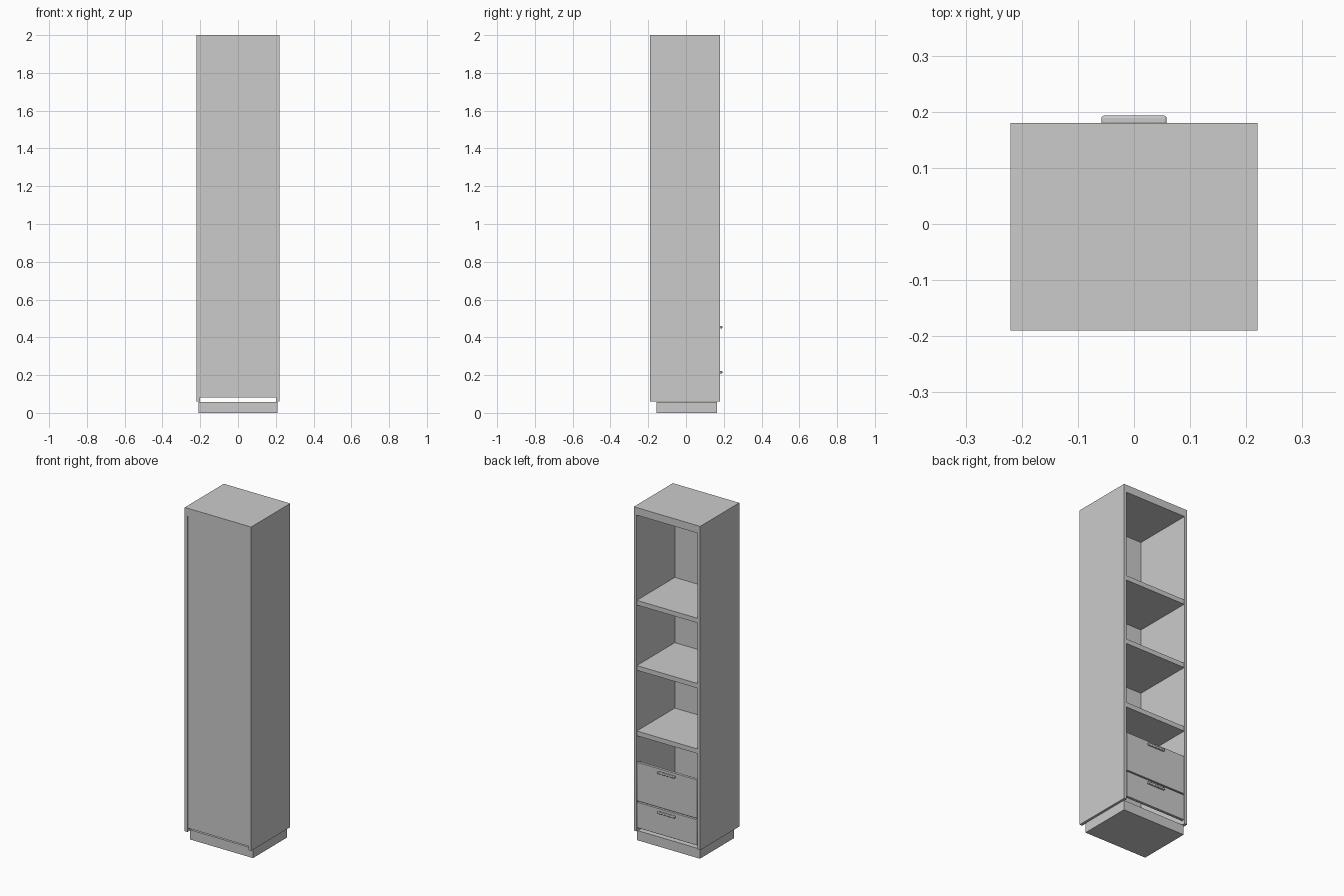
import bpy

if "Cube" in bpy.data.objects:
    bpy.data.objects.remove(bpy.data.objects["Cube"])


def box(name, x, y, z, bevel=0.0, segments=2):
    """Box from (min, max) ranges on each axis, with optional rounded edges."""
    bpy.ops.mesh.primitive_cube_add(
        size=1, location=[(a + b) / 2 for a, b in (x, y, z)])
    ob = bpy.context.object
    ob.name = name
    ob.scale = [b - a for a, b in (x, y, z)]
    bpy.ops.object.transform_apply(location=False, rotation=False, scale=True)
    if bevel:
        mod = ob.modifiers.new("rounding", "BEVEL")
        mod.width = bevel
        mod.segments = segments
        bpy.ops.object.shade_smooth_by_angle()
    return ob


W, FRONT, BACK = 0.22, -0.19, 0.18
INNER = 0.202

# Plinth
box("plinth", (-0.208, 0.208), (-0.155, 0.165), (0, 0.058))

# Carcass: two sides, thick top and thin recessed panel
for side, s in (("left", -1), ("right", 1)):
    box(side + "_side", sorted((s * INNER, s * W)), (FRONT, BACK), (0.06, 2))
box("top_board", (-INNER, INNER), (FRONT, BACK), (1.955, 2))
box("thin_panel", (-INNER, INNER), (-0.187, -0.183), (0.082, 1.955))

# Shelves
for i, z in enumerate((0.66, 1.052, 1.443)):
    box(f"shelf_{i + 1}", (-INNER, INNER), (-0.183, 0.177), (z - 0.028, z))

# Drawer fronts with rounded bar handles
for name, z0, z1 in (("lower", 0.082, 0.236), ("upper", 0.243, 0.475)):
    box(name + "_drawer_front", (-0.199, 0.199), (0.162, 0.179), (z0, z1), 0.0015)
    box(name + "_handle", (-0.058, 0.058), (0.178, 0.193),
        (z1 - 0.027, z1 - 0.015), 0.004, 3)
